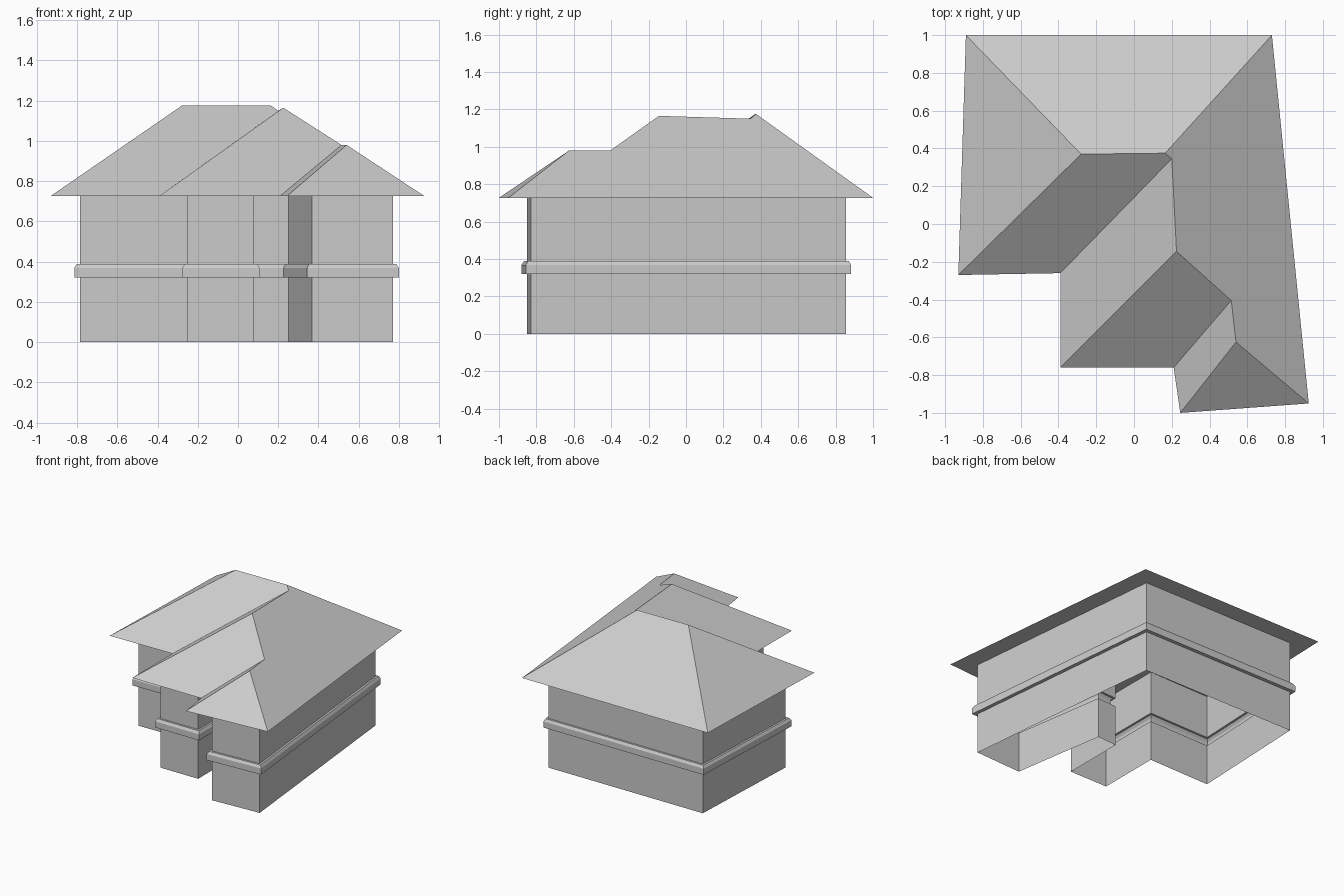
import bpy
from mathutils import Vector

cube = bpy.data.objects.get("Cube")
if cube:
    bpy.data.objects.remove(cube, do_unlink=True)

grey = bpy.data.materials.new("plain_grey")
grey.use_nodes = True
colour = (0.6, 0.6, 0.6, 1)
grey.diffuse_color = colour
grey.node_tree.nodes["Principled BSDF"].inputs["Base Color"].default_value = colour

EAVES_Z = 0.727


def add_object(name, verts, faces):
    mesh = bpy.data.meshes.new(name)
    mesh.from_pydata(verts, [], faces)
    mesh.materials.append(grey)
    mesh.update()
    obj = bpy.data.objects.new(name, mesh)
    bpy.context.collection.objects.link(obj)
    return obj


def mitred(points, distance):
    """Push a counter-clockwise outline outwards with mitred corners."""
    result = []
    for i, p in enumerate(points):
        before = (p - points[i - 1]).normalized()
        after = (points[(i + 1) % len(points)] - p).normalized()
        n1 = Vector((before.y, -before.x))
        n2 = Vector((after.y, -after.x))
        result.append(p + (n1 + n2) * distance / (1 + n1.dot(n2)))
    return result


def sweep(name, outline, profile):
    """Sweep an (outward, height) profile around the outline."""
    count = len(outline)
    verts = [(p.x, p.y, z) for out, z in profile for p in mitred(outline, out)]
    faces = []
    for row in range(len(profile) - 1):
        for i in range(count):
            a, b = row * count + i, row * count + (i + 1) % count
            faces.append((a, b, b + count, a + count))
    return add_object(name, verts, faces)


# Stepped walls with a moulded band between the storeys
footprint = [Vector(p) for p in (
    (-0.745, 0.855), (-0.785, -0.12), (-0.25, -0.11), (-0.25, -0.61),
    (0.08, -0.61), (0.08, -0.11), (0.25, -0.10), (0.367, -0.85),
    (0.77, -0.83), (0.60, 0.855))]
sweep("lower_walls", footprint, [(0, 0), (0, 0.32)])
sweep("band_course", footprint,
      [(0, 0.32), (0.028, 0.32), (0.028, 0.368), (0.016, 0.388), (0, 0.388)])
sweep("upper_walls", footprint, [(0, 0.388), (0, EAVES_Z)])

# Hipped roof stepping down along the diagonal front, with a flat soffit
eaves = {
    "back_left": (-0.89, 1.0), "back_right": (0.73, 1.0),
    "front_right": (0.925, -0.95), "front_left": (0.245, -1.0),
    "inner_front": (0.21, -0.76), "middle_front": (-0.39, -0.76),
    "inner_left": (-0.39, -0.26), "side_left": (-0.93, -0.27)}
ridge = {
    "top_a": (-0.28, 0.37, 1.175), "top_b": (0.165, 0.375, 1.175),
    "top_c": (0.20, 0.345, 1.15), "mid": (0.225, -0.145, 1.165),
    "low_a": (0.515, -0.405, 0.98), "low_b": (0.54, -0.625, 0.98)}
slopes = [
    "back_right back_left top_a top_b",
    "back_left side_left top_a",
    "side_left inner_left top_c top_b top_a",
    "inner_left middle_front mid top_c",
    "middle_front inner_front low_a mid",
    "inner_front front_left low_b low_a",
    "front_left front_right low_b",
    "front_right back_right top_b top_c mid low_a low_b"]
names = list(eaves) + list(ridge)
roof_verts = [(x, y, EAVES_Z) for x, y in eaves.values()] + list(ridge.values())
roof_faces = [[names.index(n) for n in s.split()] for s in slopes]
roof_faces.append(list(range(len(eaves))))
add_object("roof", roof_verts, roof_faces)
